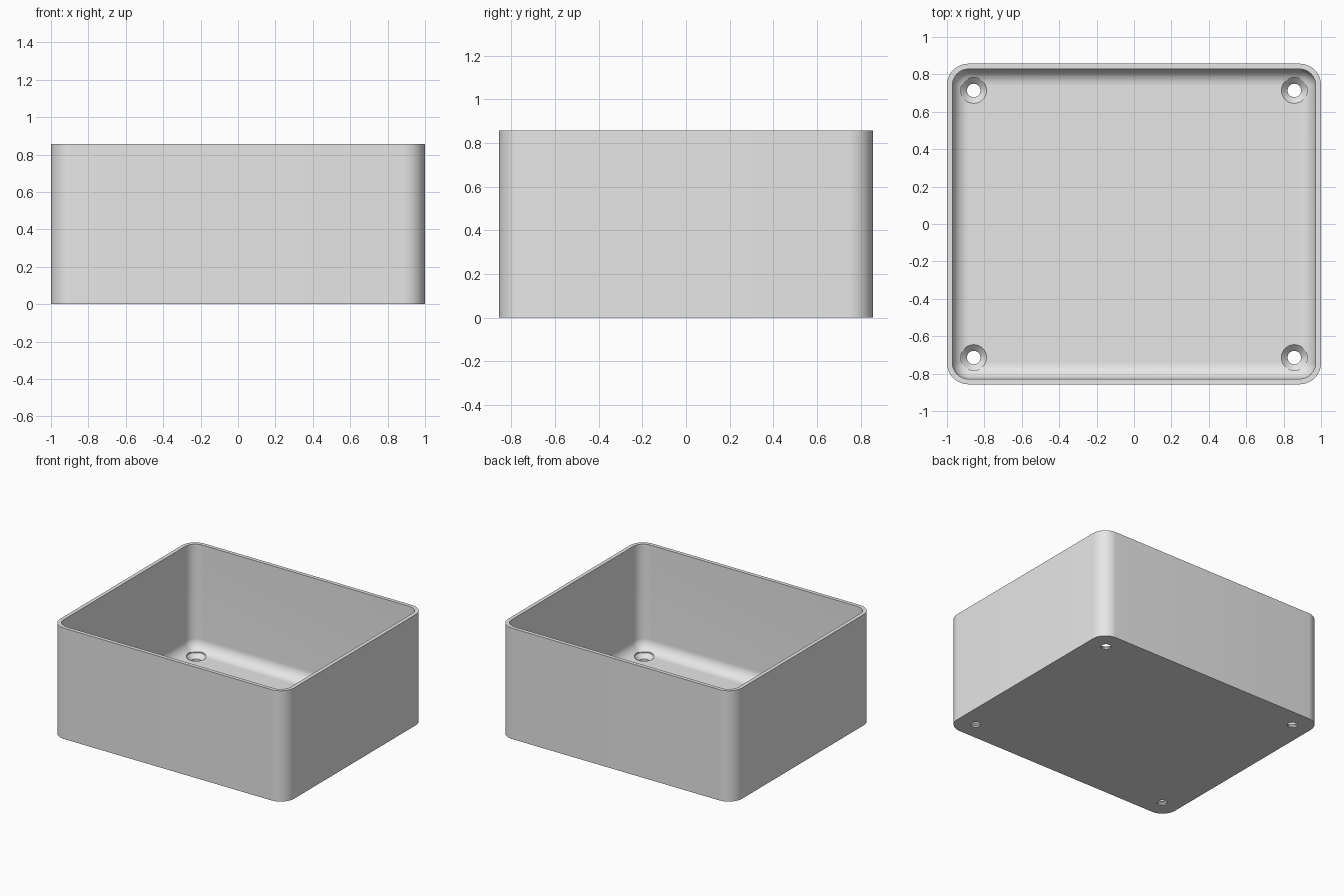
import bpy, bmesh, math

cube = bpy.data.objects.get("Cube")
if cube:
    bpy.data.objects.remove(cube, do_unlink=True)

HX, HY, HEIGHT = 1.0, 0.857, 0.857      # outer half sizes and height
WALL, FLOOR = 0.029, 0.043              # thicknesses
OUTER_R, INNER_R = 0.114, 0.086         # corner radii; floor fillet uses INNER_R
STEPS = 12                              # segments per quarter round

grey = bpy.data.materials.new("light_grey")
grey.use_nodes = True
grey.diffuse_color = (0.8, 0.8, 0.8, 1)
grey.node_tree.nodes["Principled BSDF"].inputs["Base Color"].default_value = (0.8, 0.8, 0.8, 1)


def make_object(name, bm):
    bmesh.ops.remove_doubles(bm, verts=bm.verts, dist=1e-5)
    bmesh.ops.recalc_face_normals(bm, faces=bm.faces)
    mesh = bpy.data.meshes.new(name)
    bm.to_mesh(mesh)
    bm.free()
    mesh.materials.append(grey)
    obj = bpy.data.objects.new(name, mesh)
    bpy.context.collection.objects.link(obj)
    return obj


def rounded_rect(inset, radius, z):
    """Closed loop of points around a rounded rectangle."""
    points = []
    for corner, (sx, sy) in enumerate([(1, 1), (-1, 1), (-1, -1), (1, -1)]):
        cx, cy = sx * (HX - inset - radius), sy * (HY - inset - radius)
        for i in range(STEPS + 1):
            a = (corner + i / STEPS) * math.pi / 2
            points.append((cx + radius * math.cos(a), cy + radius * math.sin(a), z))
    return points


def loft(bm, loops):
    """Skin a stack of equal-length loops and cap both ends."""
    rings = [[bm.verts.new(p) for p in loop] for loop in loops]
    for a, b in zip(rings, rings[1:]):
        n = len(a)
        for i in range(n):
            j = (i + 1) % n
            bm.faces.new((a[i], a[j], b[j], b[i]))
    bm.faces.new(rings[0])
    bm.faces.new(rings[-1])


# Open box: outer wall, rim, inner wall, rounded floor edge
loops = [rounded_rect(0, OUTER_R, 0),
         rounded_rect(0, OUTER_R, HEIGHT),
         rounded_rect(WALL, INNER_R, HEIGHT)]
for i in range(STEPS + 1):
    a = i / STEPS * math.pi / 2
    radius = max(INNER_R * math.cos(a), 1e-4)
    loops.append(rounded_rect(WALL + INNER_R - radius, radius,
                              FLOOR + INNER_R * (1 - math.sin(a))))
bm = bmesh.new()
loft(bm, loops)
box = make_object("open_box", bm)

# Countersunk screw holes in the four floor corners
profile = [(0.036, -0.1), (0.036, 0.01), (0.069, FLOOR), (0.069, 0.2)]
bm = bmesh.new()
for sx in (-1, 1):
    for sy in (-1, 1):
        loft(bm, [[(sx * 0.857 + r * math.cos(math.tau * k / 40),
                    sy * 0.714 + r * math.sin(math.tau * k / 40), z)
                   for k in range(40)] for r, z in profile])
cutter = make_object("screw_hole_cutter", bm)
cutter.hide_render = True

bpy.context.view_layer.objects.active = box
box.select_set(True)
cut = box.modifiers.new("screw_holes", "BOOLEAN")
cut.operation = "DIFFERENCE"
cut.solver = "EXACT"
cut.object = cutter
bpy.ops.object.modifier_apply(modifier=cut.name)
bpy.data.objects.remove(cutter, do_unlink=True)

bpy.ops.object.shade_smooth_by_angle(angle=math.radians(30))
